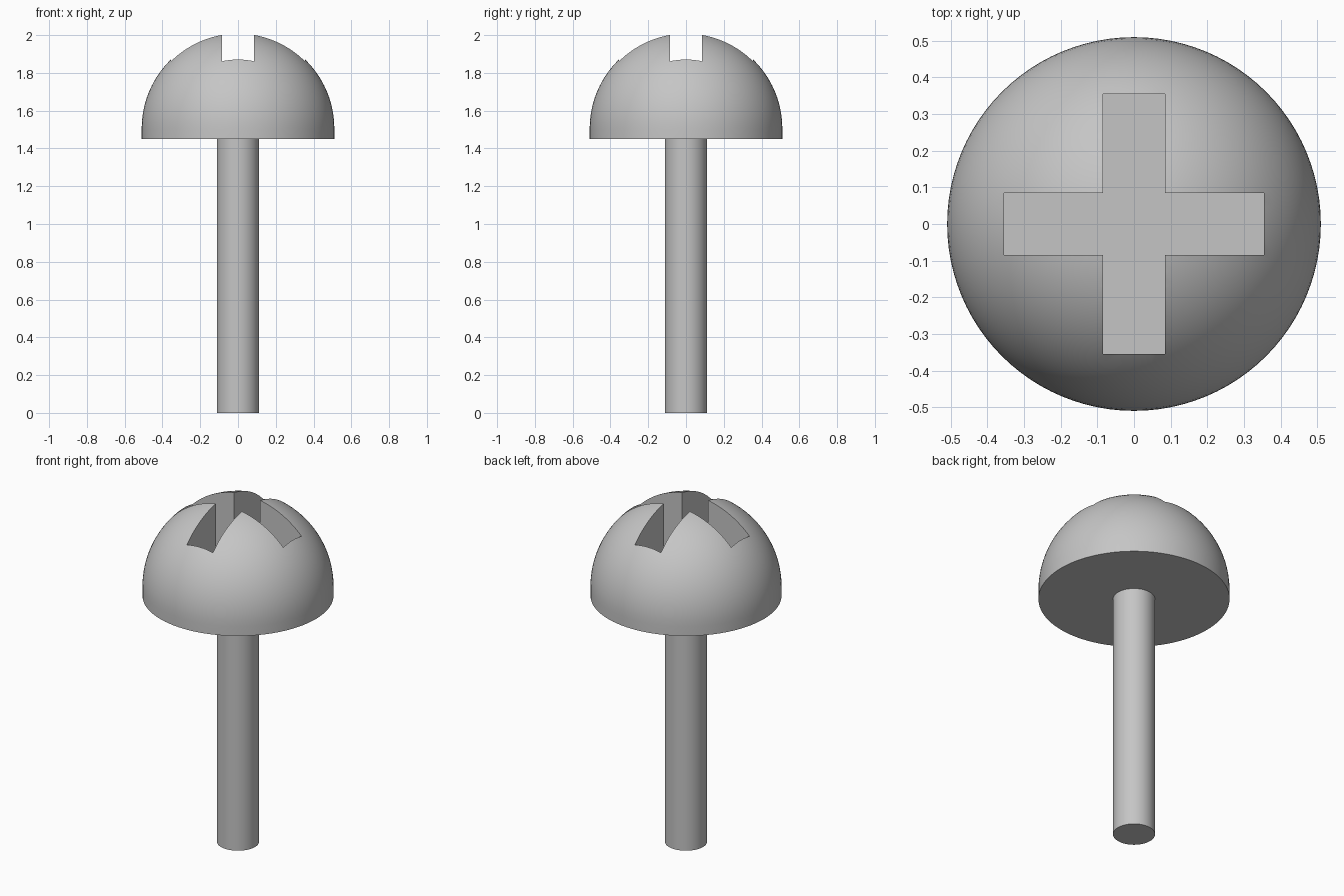
import bpy, bmesh
from math import sin, cos, pi, radians

HEAD_R, HEAD_Z, DOME_Z = 0.51, 1.45, 1.505
SHANK_R = 0.112
SLOT_HALF, SLOT_LEN, SLOT_Z = 0.085, 0.355, 1.647

cube = bpy.data.objects.get("Cube")
if cube:
    bpy.data.objects.remove(cube, do_unlink=True)

steel = bpy.data.materials.new("grey_steel")
steel.use_nodes = True
colour = (0.56, 0.56, 0.56, 1)
steel.diffuse_color = colour
steel.node_tree.nodes["Principled BSDF"].inputs["Base Color"].default_value = colour


def make_object(name, bm):
    bmesh.ops.recalc_face_normals(bm, faces=bm.faces)
    mesh = bpy.data.meshes.new(name)
    bm.to_mesh(mesh)
    bm.free()
    mesh.materials.append(steel)
    obj = bpy.data.objects.new(name, mesh)
    bpy.context.collection.objects.link(obj)
    return obj


def lathe(name, profile, steps):
    """Revolve (radius, height) points about the z axis."""
    bm = bmesh.new()
    verts = [bm.verts.new((r, 0, z)) for r, z in profile]
    edges = [bm.edges.new(pair) for pair in zip(verts, verts[1:])]
    bmesh.ops.spin(bm, geom=verts + edges, cent=(0, 0, 0), axis=(0, 0, 1),
                   angle=2 * pi, steps=steps, use_duplicate=False)
    bmesh.ops.remove_doubles(bm, verts=bm.verts, dist=1e-5)
    return make_object(name, bm)


def smooth(obj):
    bpy.ops.object.select_all(action="DESELECT")
    obj.select_set(True)
    bpy.context.view_layer.objects.active = obj
    bpy.ops.object.shade_smooth_by_angle(angle=radians(30))


# Domed head: short rim below a hemisphere
rings = 24
dome = [(HEAD_R * cos(i * pi / 2 / rings), DOME_Z + HEAD_R * sin(i * pi / 2 / rings))
        for i in range(rings)]
head = lathe("screw_head", [(0, HEAD_Z), (HEAD_R, HEAD_Z)] + dome + [(0, DOME_Z + HEAD_R)], 96)

# Cross-shaped cutter for the driver recess
bm = bmesh.new()
a, b = SLOT_HALF, SLOT_LEN
arm = [(a, a), (a, b), (-a, b)]
outline = []
for turn in range(4):
    for x, y in arm:
        for _ in range(turn):
            x, y = -y, x
        outline.append(bm.verts.new((x, y, SLOT_Z)))
face = bm.faces.new(outline)
top = bmesh.ops.extrude_face_region(bm, geom=[face])["geom"]
bmesh.ops.translate(bm, vec=(0, 0, 0.6),
                    verts=[v for v in top if isinstance(v, bmesh.types.BMVert)])
cutter = make_object("cross_cutter", bm)
cutter.hide_render = True

cut = head.modifiers.new("cross_recess", "BOOLEAN")
cut.operation = "DIFFERENCE"
cut.solver = "EXACT"
cut.object = cutter
bpy.context.view_layer.objects.active = head
bpy.ops.object.modifier_apply(modifier=cut.name)
bpy.data.objects.remove(cutter, do_unlink=True)
smooth(head)

# Plain cylindrical shank
shank = lathe("shank", [(0, 0), (SHANK_R, 0), (SHANK_R, HEAD_Z + 0.02), (0, HEAD_Z + 0.02)], 64)
smooth(shank)
